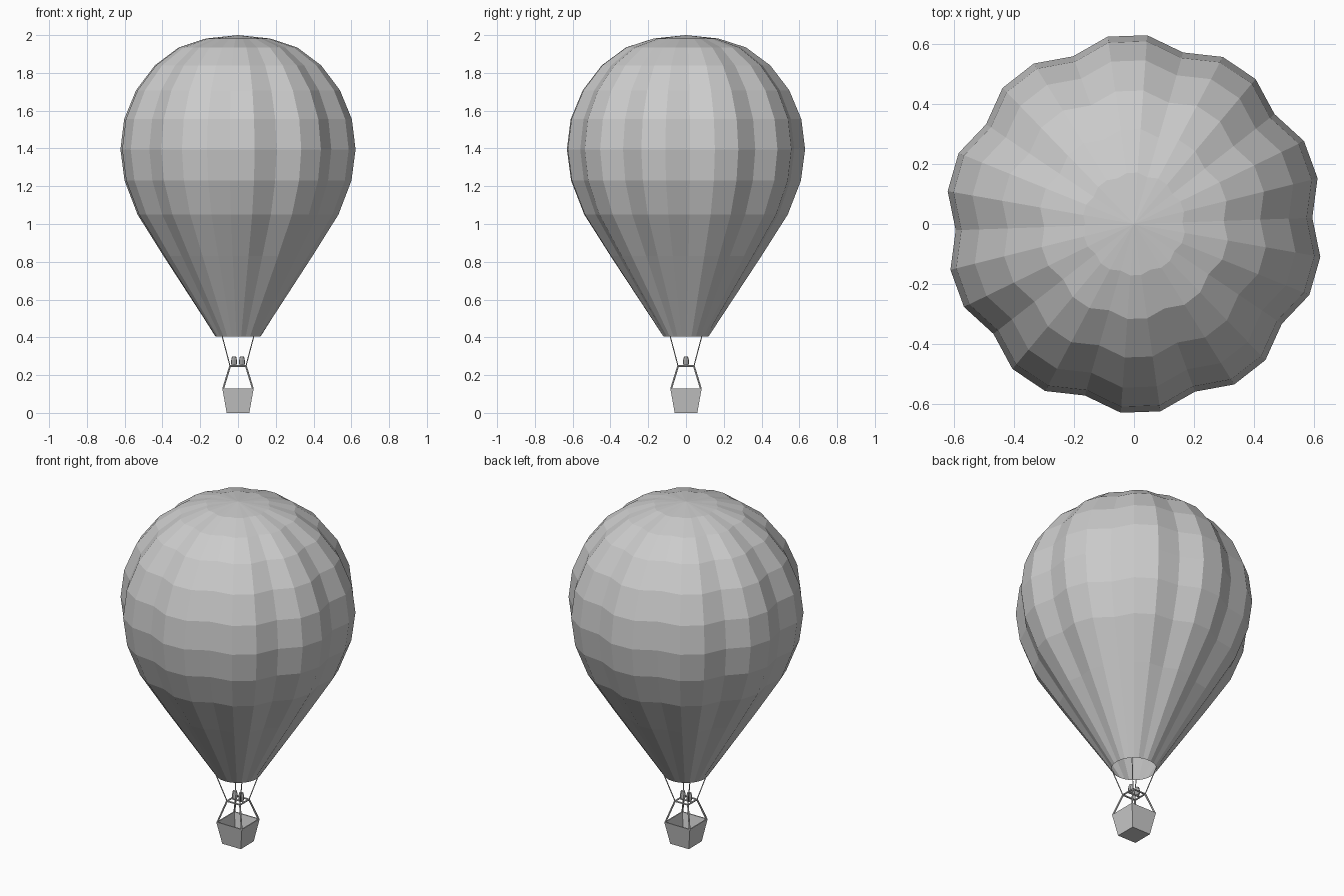
import bpy, bmesh
from math import cos, sin, radians
from mathutils import Vector

if "Cube" in bpy.data.objects:
    bpy.data.objects.remove(bpy.data.objects["Cube"])


def make(name, bm):
    bmesh.ops.recalc_face_normals(bm, faces=bm.faces)
    me = bpy.data.meshes.new(name)
    bm.to_mesh(me)
    bm.free()
    ob = bpy.data.objects.new(name, me)
    bpy.context.collection.objects.link(ob)
    return ob


def rod(bm, a, b, r, sides=6):
    a, b = Vector(a), Vector(b)
    d = b - a
    m = d.to_track_quat('Z', 'Y').to_matrix().to_4x4()
    m.translation = (a + b) / 2
    bmesh.ops.create_cone(bm, cap_ends=True, segments=sides, radius1=r, radius2=r,
                          depth=d.length, matrix=m)


def loft(bm, rings):
    for lo, hi in zip(rings, rings[1:]):
        n = len(lo)
        for i in range(n):
            j = (i + 1) % n
            bm.faces.new((lo[i], lo[j], hi[j], hi[i]))


CORNERS = [(-1, -1), (1, -1), (1, 1), (-1, 1)]

# Envelope: ten scalloped gores, three segments each, open at the mouth
profile = [(0.12, 0.405), (0.40, 0.83), (0.54, 1.05), (0.61, 1.23), (0.632, 1.395),
           (0.612, 1.555), (0.548, 1.708), (0.447, 1.84), (0.318, 1.935), (0.172, 1.982)]
bm = bmesh.new()
rings = []
for k, (r, z) in enumerate(profile):
    valley = 1.0 if k == 0 else 0.943
    ring = []
    for i in range(30):
        a = radians(2 + 12 * i)
        q = r * (valley if i % 3 == 0 else 1.0)
        ring.append(bm.verts.new((q * cos(a), q * sin(a), z)))
    rings.append(ring)
loft(bm, rings)
apex = bm.verts.new((0, 0, 2.0))
for i in range(30):
    bm.faces.new((rings[-1][i], rings[-1][(i + 1) % 30], apex))
make("envelope", bm)

# Basket: tapered open box with thin walls
bm = bmesh.new()
levels = [(0.060, 0.0), (0.083, 0.13), (0.077, 0.13), (0.055, 0.008)]
rings = [[bm.verts.new((x * h, y * h, z)) for x, y in CORNERS] for h, z in levels]
loft(bm, rings)
bm.faces.new(rings[0])
bm.faces.new(rings[-1])
make("basket", bm)

# Burner frame: square ring with sloping uprights and a bar under the burners
H, Z = 0.042, 0.248
bm = bmesh.new()
for i, (x, y) in enumerate(CORNERS):
    u, v = CORNERS[(i + 1) % 4]
    rod(bm, (x * H, y * H, Z), (u * H, v * H, Z), 0.005)
    rod(bm, (x * 0.079, y * 0.079, 0.127), (x * H, y * H, Z), 0.005)
rod(bm, (-H, 0, Z), (H, 0, Z), 0.005)
make("burner_frame", bm)

# Cables from the frame to the mouth
bm = bmesh.new()
for x, y in CORNERS:
    rod(bm, (x * H, y * H, Z), (x * 0.084, y * 0.084, 0.407), 0.0028)
make("cables", bm)

# Twin burners
bm = bmesh.new()
for s in (-1, 1):
    levels = [(0.012, 0.25), (0.015, 0.26), (0.015, 0.28), (0.011, 0.298)]
    rings = [[bm.verts.new((s * 0.021 + r * cos(radians(45 * i)), r * sin(radians(45 * i)), z))
              for i in range(8)] for r, z in levels]
    loft(bm, rings)
    bm.faces.new(rings[0])
    bm.faces.new(rings[-1])
make("burners", bm)
